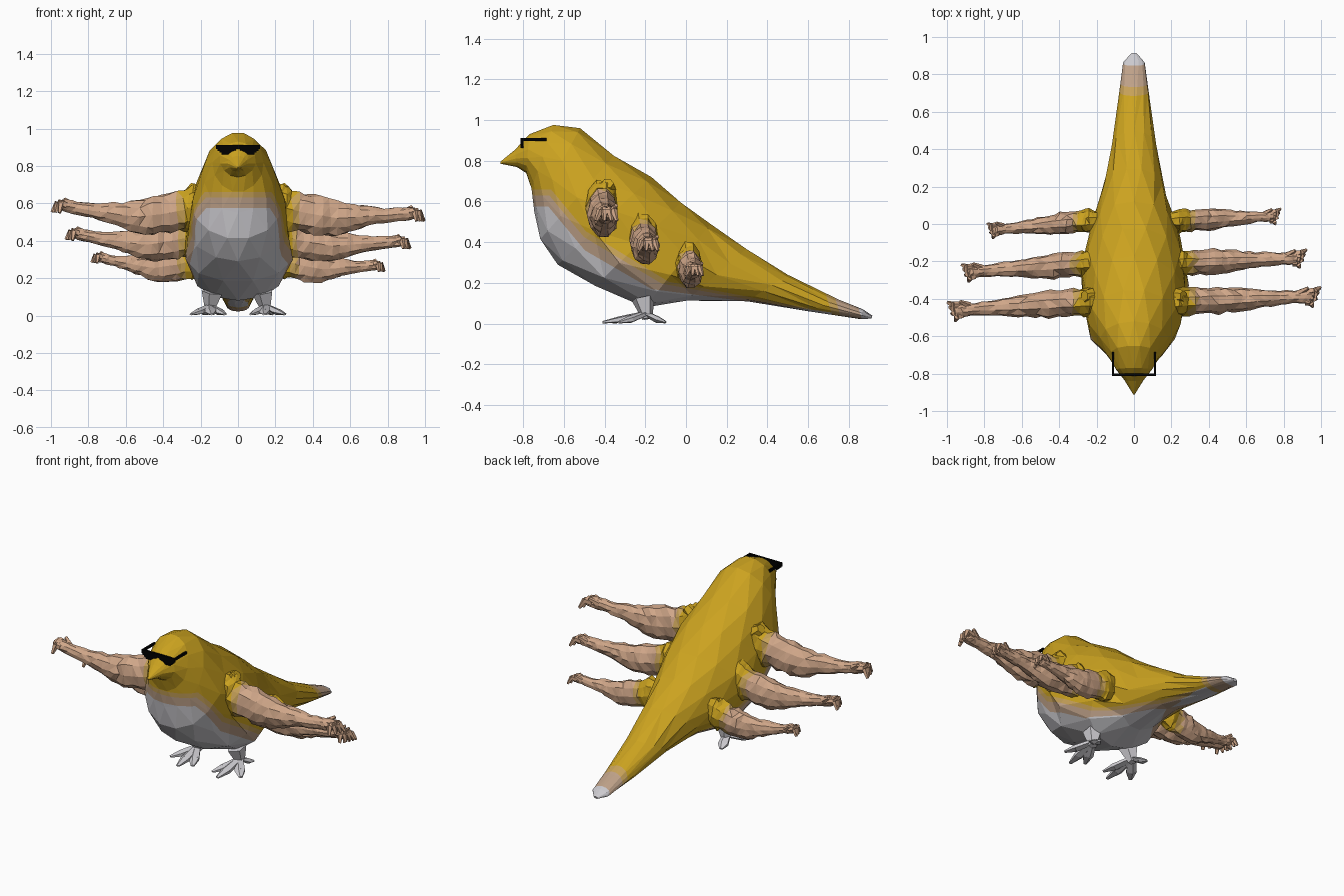
import bpy, bmesh, math, random
from mathutils import Vector

random.seed(4)
if "Cube" in bpy.data.objects:
    bpy.data.objects.remove(bpy.data.objects["Cube"])


def material(name, r, g, b):
    m = bpy.data.materials.new(name)
    m.use_nodes = True
    m.diffuse_color = (r, g, b, 1)
    m.node_tree.nodes["Principled BSDF"].inputs["Base Color"].default_value = (r, g, b, 1)
    return m


YELLOW = material("mustard yellow", 0.6, 0.365, 0.014)
WHITE = material("pale grey", 0.6, 0.59, 0.62)
BLEND = material("dusty tan", 0.52, 0.36, 0.25)
OCHRE = material("ochre", 0.57, 0.36, 0.1)
SKIN = material("skin tan", 0.63, 0.385, 0.25)
BLACK = material("black", 0, 0, 0)


def finish(bm, name, mats):
    bmesh.ops.recalc_face_normals(bm, faces=bm.faces)
    mesh = bpy.data.meshes.new(name)
    bm.to_mesh(mesh)
    bm.free()
    for m in mats:
        mesh.materials.append(m)
    ob = bpy.data.objects.new(name, mesh)
    bpy.context.collection.objects.link(ob)


def loft(bm, rings):
    """Bridge rings of points and close both ends."""
    loops = [[bm.verts.new(p) for p in ring] for ring in rings]
    n = len(loops[0])
    for a, b in zip(loops, loops[1:]):
        for i in range(n):
            j = (i + 1) % n
            bm.faces.new((a[i], a[j], b[j], b[i]))
    bm.faces.new(loops[0])
    bm.faces.new(loops[-1])


def spike(bm, a, b, r1, r2, flat=1.0, n=5):
    """Tapered prism from a to b."""
    a, b = Vector(a), Vector(b)
    d = (b - a).normalized()
    side = d.cross(Vector((0, 0, 1))).normalized()
    up = side.cross(d)
    loft(bm, [[p + side * r * math.cos(t) + up * r * flat * math.sin(t)
               for t in (math.tau * i / n for i in range(n))]
              for p, r in ((a, r1), (b, r2))])


# Body: slanted sections (top y, top z, bottom y, bottom z, half width)
SECTIONS = [
    (-.912, .795, -.91, .785, .004), (-.84, .855, -.83, .768, .05),
    (-.77, .93, -.785, .74, .095), (-.65, .98, -.76, .66, .138),
    (-.52, .96, -.745, .55, .19), (-.35, .83, -.72, .41, .25),
    (-.17, .72, -.63, .29, .275), (-.02, .6, -.45, .18, .28),
    (.12, .49, -.2, .08, .235), (.3, .37, 0, .11, .175),
    (.5, .24, .3, .11, .12), (.75, .12, .6, .06, .082),
    (.87, .07, .86, .022, .058), (.915, .04, .91, .025, .015)]
SIDES = 14
bm = bmesh.new()
rings = []
for k, (ty, tz, by, bz, w) in enumerate(SECTIONS):
    ring = []
    squat = .3 if k in (7, 8) else 0    # fuller belly over the legs
    for i in range(SIDES):
        a = math.tau * (i + 0.5 * (k % 2)) / SIDES
        t = (1 + math.cos(a)) / 2
        j = 1 + random.uniform(-.035, .035) + squat * max(0, -math.cos(a))
        ring.append((w * math.sin(a) * j, by + (ty - by) * t, bz + (tz - bz) * t))
    rings.append(ring)
loft(bm, rings)
bmesh.ops.triangulate(bm, faces=bm.faces)

# Plumage zones, lowest first: material, level cap, lines in the side plane (y, z, slope)
ZONES = [
    (1, .575, [(-.68, .58, -1.2), (-.6, .42, -.58), (0, .148, -.13)]),
    (2, .63, [(-.68, .64, -1.2), (-.6, .485, -.6), (0, .175, -.18)]),
    (3, .66, [(-.68, .68, -1.2), (-.6, .52, -.61), (0, .19, -.19)])]
# Tail tip bands: material, start
TIP = [(1, .87), (2, .77), (3, .73)]


def cut(y, z, normal):
    bmesh.ops.bisect_plane(bm, geom=bm.verts[:] + bm.edges[:] + bm.faces[:],
                           plane_co=(0, y, z), plane_no=normal)


for mat, cap, lines in ZONES:
    cut(0, cap, (0, 0, 1))
    for y, z, m in lines:
        cut(y, z, (0, -m, 1))
for mat, start in TIP:
    cut(start, 0, (0, 1, .3))


def plumage(c):
    for mat, start in TIP:
        if c.y + .3 * c.z > start:
            return mat
    for mat, cap, lines in ZONES:
        if c.z < min(cap, max(z + m * (c.y - y) for y, z, m in lines)):
            return mat
    return 0


for f in bm.faces:
    f.material_index = plumage(f.calc_center_median())
finish(bm, "bird_body", [YELLOW, WHITE, BLEND, OCHRE])

# Arms: sections (x, z offset, half depth, half height) from shoulder to palm
ARM = [(.15, .03, .06, .10), (.24, .012, .08, .13), (.29, -.005, .075, .113),
       (.36, -.022, .07, .108), (.45, -.037, .075, .107), (.53, -.05, .066, .092),
       (.62, -.045, .056, .07), (.70, -.037, .047, .054), (.78, -.035, .04, .041),
       (.86, -.028, .033, .036), (.92, -.024, .038, .037), (.95, -.022, .037, .028)]
# Fingers: knuckle x, knuckle y, tip x, tip y
FINGERS = [(.965, .03, .995, .045), (.965, .01, .985, .02),
           (.96, -.012, .975, -.015), (.945, -.032, .955, -.055)]


def arm(name, side, y0, z0, length, thick):
    bm = bmesh.new()
    dy, dz = (.03, 0) if side > 0 else (-.05, .05)

    def place(x, y, z):
        u = (x - .25) / .75
        return (side * (.25 + (x - .25) * length),
                y0 + y * thick + dy * u, z0 + z * thick + dz * u * abs(u))

    stations = []
    for a, b in zip(ARM, ARM[1:]):
        stations += [a, tuple((p + q) / 2 for p, q in zip(a, b))]
    stations.append(ARM[-1])
    rings = []
    for x, z, ry, rz in stations:
        ring = []
        for i in range(10):
            t = math.tau * i / 10
            j = random.uniform(.88, 1.1)
            ring.append(place(x + random.uniform(-.008, .008),
                              ry * j * math.cos(t), z + rz * j * math.sin(t)))
        rings.append(ring)
    loft(bm, rings)
    # Hooked fingers and thumb
    for kx, ky, tx, ty in FINGERS:
        knuckle = place(kx, ky, -.012)
        spike(bm, place(.92, ky * .8, -.02), knuckle, .022 * thick, .019 * thick)
        spike(bm, knuckle, place(tx, ty, -.065), .019 * thick, .009 * thick)
    spike(bm, place(.88, .02, -.02), place(.93, .045, .012), .02 * thick, .01 * thick)
    bmesh.ops.triangulate(bm, faces=bm.faces)
    # Feathered shoulder fading into skin, reaching further out on top
    for f in bm.faces:
        c = f.calc_center_median()
        reach = abs(c.x) - .2 * max(0, c.z - z0)
        f.material_index = 1 if reach < .285 else 2 if reach < .32 else 0
    finish(bm, name, [SKIN, YELLOW, OCHRE])


for label, y0, z0, length, thick in (("front", -.415, .57, 1, 1),
                                     ("middle", -.21, .418, .9, .92),
                                     ("rear", .015, .288, .715, .8)):
    arm("left_" + label + "_arm", 1, y0, z0, length, thick)
    arm("right_" + label + "_arm", -1, y0, z0, length, thick)

# Wedge legs and splayed flat feet, with a feather tuft over each leading shoulder
for side, label in ((1, "left"), (-1, "right")):
    bm = bmesh.new()
    spike(bm, (side * .18, -.39, .62), (side * .265, -.385, .69), .06, .03, n=6)
    finish(bm, label + "_shoulder_tuft", [YELLOW])
    bm = bmesh.new()
    spike(bm, (side * .135, -.21, .125), (side * .15, -.19, .025), .06, .026)
    for tx, ty in ((.07, -.36), (.14, -.41), (.25, -.33), (.18, -.1)):
        mid = (side * (.15 + (tx - .15) * .6), -.2 + (ty + .2) * .6, .02)
        spike(bm, (side * .15, -.2, .05), mid, .026, .034, .5)
        spike(bm, mid, (side * tx, ty, .007), .034, .012, .5)
    finish(bm, label + "_leg", [WHITE])


# Sunglasses: stepped lenses, top bar and temples
def box(bm, x1, x2, y1, y2, z1, z2):
    made = bmesh.ops.create_cube(bm, size=1)["verts"]
    for v in made:
        v.co = Vector(((x1 + x2) / 2 + v.co.x * (x2 - x1),
                       (y1 + y2) / 2 + v.co.y * (y2 - y1),
                       (z1 + z2) / 2 + v.co.z * (z2 - z1)))


bm = bmesh.new()
box(bm, -.117, .117, -.812, -.798, .89, .913)
for s in (1, -1):
    for inner, outer, z1, z2 in ((.01, .11, .881, .89), (.02, .1, .872, .881),
                                 (.034, .087, .862, .872)):
        xs = sorted((s * inner, s * outer))
        box(bm, xs[0], xs[1], -.812, -.798, z1, z2)
    xs = sorted((s * .106, s * .117))
    box(bm, xs[0], xs[1], -.8, -.685, .898, .913)
finish(bm, "sunglasses", [BLACK])
